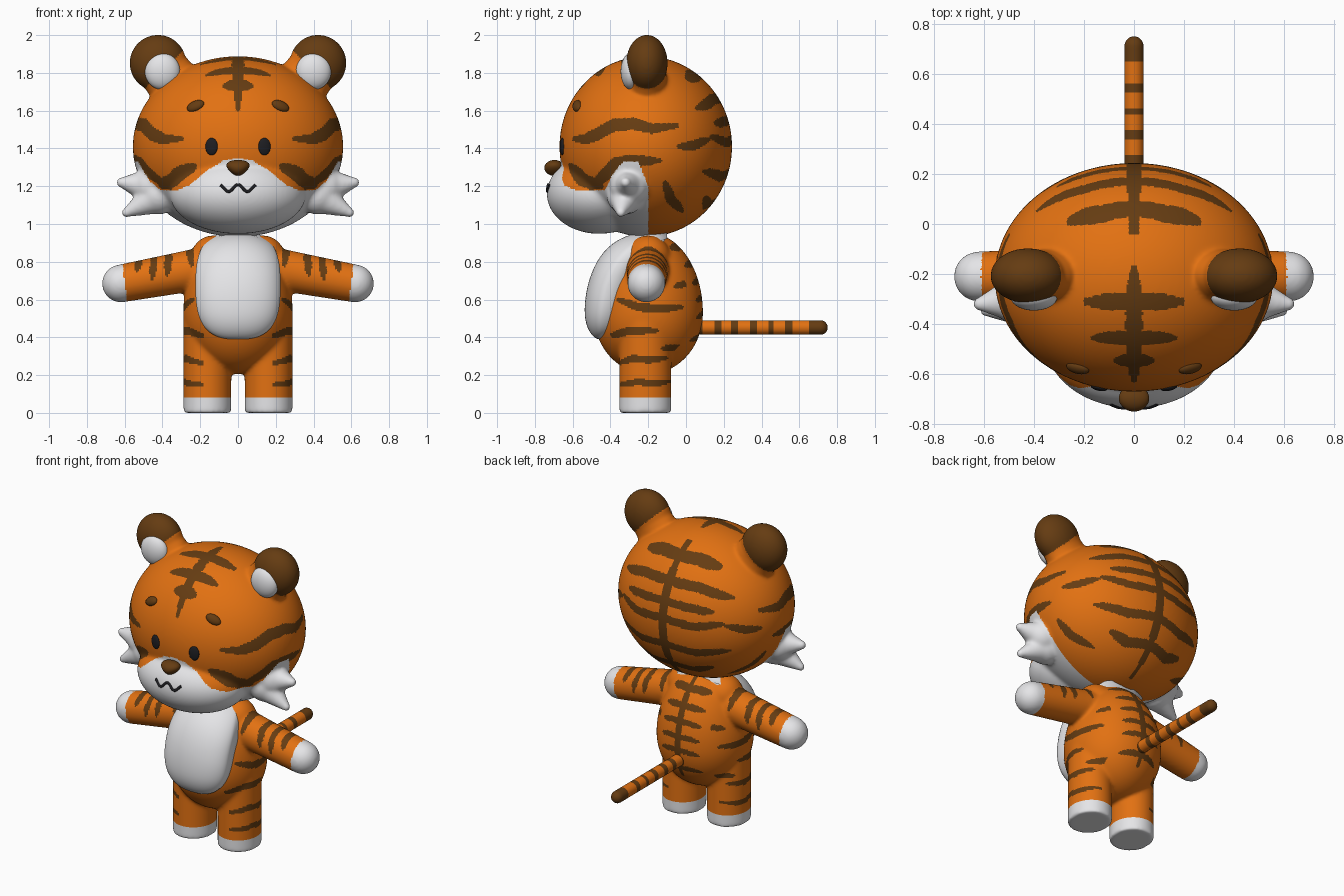
import bpy, bmesh, math
from mathutils import Matrix, Vector
from mathutils.bvhtree import BVHTree

if "Cube" in bpy.data.objects:
    bpy.data.objects.remove(bpy.data.objects["Cube"])


def material(name, rgb):
    m = bpy.data.materials.new(name)
    m.diffuse_color = (*rgb, 1)
    m.use_nodes = True
    m.node_tree.nodes["Principled BSDF"].inputs["Base Color"].default_value = m.diffuse_color
    return m


ORANGE, BROWN, WHITE, BLACK = range(4)
MATS = [material("orange", (0.76, 0.165, 0.006)), material("dark brown", (0.13, 0.045, 0.006)),
        material("white", (0.85, 0.85, 0.87)), material("black", (0.013, 0.013, 0.016))]


def ball(bm, c, r, down=None, rot=None, seg=96):
    """Ellipsoid; 'down' gives the lower half its own height."""
    vs = bmesh.ops.create_uvsphere(bm, u_segments=seg, v_segments=seg // 2, radius=1)["verts"]
    for v in vs:
        rz = down if down and v.co.z < 0 else r[2]
        p = Vector((v.co.x * r[0], v.co.y * r[1], v.co.z * rz))
        v.co = Vector(c) + (rot @ p if rot else p)
    return vs


def limb(bm, p0, r0, p1, r1):
    """Tapered capsule."""
    a, b = Vector(p0), Vector(p1)
    d = b - a
    mat = Matrix.Translation((a + b) / 2) @ d.to_track_quat("Z", "Y").to_matrix().to_4x4()
    bmesh.ops.create_cone(bm, cap_ends=True, segments=64, radius1=r0, radius2=r1,
                          depth=d.length, matrix=mat)
    ball(bm, a, (r0, r0, r0), seg=64)
    ball(bm, b, (r1, r1, r1), seg=64)


def link(name, data):
    ob = bpy.data.objects.new(name, data)
    bpy.context.scene.collection.objects.link(ob)
    return ob


def finish(me, rule):
    """Smooth shading, and a colour for each face from a rule (or one fixed colour)."""
    me.materials.clear()
    used = MATS if callable(rule) else [MATS[rule]]
    for m in used:
        me.materials.append(m)
    for p in me.polygons:
        p.use_smooth = True
        p.material_index = rule(p.center) if callable(rule) else 0


def part(name, bm, rule):
    bmesh.ops.recalc_face_normals(bm, faces=bm.faces)
    me = bpy.data.meshes.new(name)
    bm.to_mesh(me)
    bm.free()
    finish(me, rule)
    return link(name, me)


def bake(ob):
    me = bpy.data.meshes.new_from_object(ob.evaluated_get(bpy.context.evaluated_depsgraph_get()))
    ob.modifiers.clear()
    return me


def fuse(name, bm, rule, voxel=0.0085, smooth=22):
    """Blend overlapping shapes into one soft skin, then paint it."""
    ob = part(name, bm, ORANGE)
    rm = ob.modifiers.new("skin", "REMESH")
    rm.mode, rm.voxel_size = "VOXEL", voxel
    sm = ob.modifiers.new("soften", "SMOOTH")
    sm.factor, sm.iterations = 0.5, smooth
    bpy.context.view_layer.update()
    me = bake(ob)
    finish(me, rule)
    ob.data = me
    return ob


def in_stripe(u, v, pts, w):
    """Is (u, v) inside a tapered stripe along a polyline?"""
    if not (min(p[0] for p in pts) - w < u < max(p[0] for p in pts) + w
            and min(p[1] for p in pts) - w < v < max(p[1] for p in pts) + w):
        return False
    n = len(pts) - 1
    for i in range(n):
        (ax, ay), (bx, by) = pts[i], pts[i + 1]
        dx, dy = bx - ax, by - ay
        t = min(1, max(0, ((u - ax) * dx + (v - ay) * dy) / (dx * dx + dy * dy)))
        k = abs(2 * (i + t) / n - 1)
        if math.hypot(u - ax - t * dx, v - ay - t * dy) < w * (1 - 0.6 * k ** 3):
            return True
    return False


def any_stripe(u, v, stripes):
    return any(in_stripe(u, v, p, w) for p, w in stripes)


# ---- head with ears, muzzle and cheek tufts
CROWN = [([(0, -0.18), (0, -0.62)], 0.034), ([(-0.19, -0.31), (0.19, -0.31)], 0.037),
         ([(-0.16, -0.455), (0.16, -0.455)], 0.029), ([(-0.07, -0.545), (0.07, -0.545)], 0.027)]
NAPE = [([(0, 1.9), (0, 0.98)], 0.03), ([(-0.13, 1.79), (0.13, 1.79), (0.26, 1.76)], 0.026),
        ([(-0.2, 1.68), (0.2, 1.66), (0.38, 1.61)], 0.027), ([(-0.2, 1.57), (0.2, 1.54), (0.3, 1.53)], 0.025),
        ([(-0.2, 1.47), (0.2, 1.43), (0.36, 1.46)], 0.027), ([(-0.2, 1.3), (0.2, 1.25), (0.38, 1.28)], 0.027),
        ([(-0.15, 1.14), (0.15, 1.1), (0.26, 1.14)], 0.025)]
SIDE = [([(-0.59, 1.45), (-0.53, 1.45), (-0.47, 1.475), (-0.38, 1.525), (-0.28, 1.53), (-0.18, 1.505), (-0.05, 1.52)], 0.033),
        ([(-0.61, 1.31), (-0.55, 1.235), (-0.45, 1.2)], 0.034),
        ([(-0.5, 1.19), (-0.44, 1.25), (-0.37, 1.32), (-0.28, 1.335), (-0.14, 1.335)], 0.034),
        ([(-0.04, 1.41), (0.04, 1.415), (0.12, 1.45)], 0.025),
        ([(-0.11, 1.22), (-0.08, 1.13), (-0.02, 1.07)], 0.027)]
MASK = [(0, 1.35), (0.08, 1.335), (0.17, 1.28), (0.25, 1.21), (0.33, 1.175),
        (0.41, 1.18), (0.47, 1.23), (0.53, 1.33), (0.9, 1.34)]


def mask_top(x):
    for (a, za), (b, zb) in zip(MASK, MASK[1:]):
        if x <= b:
            return za + (zb - za) * (x - a) / (b - a)
    return 0


def head_rule(c):
    x, y, z = abs(c.x), c.y, c.z
    if x + z > 2.21 and x > 0.25:
        return BROWN
    if y < -0.2 - max(0, z - 1.2) * 0.4 and z < mask_top(x):
        return WHITE
    if z > 1.5 and y < -0.1 and any_stripe(x, y, CROWN):
        return BROWN
    if y > -0.045 and any_stripe(x, z, NAPE):
        return BROWN
    return BROWN if x > 0.2 and any_stripe(y, z, SIDE) else ORANGE


bm = bmesh.new()
ball(bm, (0, -0.213, 1.41), (0.557, 0.457, 0.478))
ball(bm, (0, -0.46, 1.16), (0.36, 0.277, 0.212))
for s in (-1, 1):
    ball(bm, (s * 0.424, -0.207, 1.852), (0.15, 0.11, 0.15))
    ball(bm, (s * 0.36, -0.207, 1.77), (0.14, 0.105, 0.14))
    limb(bm, (s * 0.46, -0.3, 1.2), 0.105, (s * 0.618, -0.32, 1.22), 0.028)
    limb(bm, (s * 0.42, -0.32, 1.15), 0.1, (s * 0.592, -0.345, 1.06), 0.026)
head = fuse("head", bm, head_rule)

# ---- body with arms and legs
BACK = [([(0, 0.95), (0, 0.34)], 0.022)] + [
    ([(-0.06, z), (0.06, z), (0.13, z - 0.015)], 0.018) for z in (0.88, 0.79, 0.7, 0.61, 0.52, 0.4)]
FLANK = [([(-0.42, 0.4), (-0.3, 0.435), (-0.15, 0.435)], 0.021),
         ([(-0.36, 0.6), (-0.25, 0.56), (-0.14, 0.55), (-0.02, 0.56)], 0.023),
         ([(-0.13, 0.34), (-0.03, 0.35)], 0.018), ([(-0.06, 0.67), (0.02, 0.69)], 0.018),
         ([(-0.36, 0.26), (-0.28, 0.29), (-0.2, 0.28), (-0.1, 0.29)], 0.019),
         ([(-0.36, 0.15), (-0.25, 0.165), (-0.17, 0.155), (-0.07, 0.17)], 0.018)]
ARM = [([(0.25, 0.94), (0.255, 0.86), (0.245, 0.78)], 0.021), ([(0.365, 0.87), (0.375, 0.73)], 0.021),
       ([(0.44, 0.86), (0.455, 0.71)], 0.019), ([(0.52, 0.84), (0.535, 0.75)], 0.019)]


def body_rule(c):
    x, y, z = abs(c.x), c.y, c.z
    if z < 0.08 or x - 0.12 * (z - 0.69) > 0.6:
        return WHITE
    if y > -0.12 and x < 0.2 and any_stripe(x, z, BACK):
        return BROWN
    if 0.18 < x < 0.34 and any_stripe(y, z, FLANK):
        return BROWN
    return BROWN if any_stripe(x, z, ARM) else ORANGE


bm = bmesh.new()
ball(bm, (0, -0.2, 0.53), (0.29, 0.29, 0.425), down=0.325)
for s in (-1, 1):
    bmesh.ops.create_cone(bm, cap_ends=True, segments=64, radius1=1, radius2=1, depth=0.48,
                          matrix=Matrix.Translation((s * 0.162, -0.215, 0.24)) @ Matrix.Diagonal((0.127, 0.138, 1, 1)))
    limb(bm, (s * 0.1, -0.2, 0.78), 0.115, (s * 0.62, -0.21, 0.685), 0.1)
    ball(bm, (s * 0.13, -0.2, 0.82), (0.12, 0.12, 0.12))
fuse("body", bm, body_rule)

# ---- belly patch, a raised pad that follows the torso
bm = bmesh.new()
RINGS, SEG = 14, 72


def belly_point(d, a, back=0.0):
    ca, sa = math.cos(a), math.sin(a)
    x = 0.225 * d * math.copysign(abs(ca) ** (2 / 2.8), ca)
    z = 0.675 + 0.285 * d * math.copysign(abs(sa) ** (2 / 2.8), sa)
    k = (z - 0.53) / (0.425 if z > 0.53 else 0.325)
    y = -0.2 - math.sqrt(max(0.0, 0.0835 * (1 - k * k) - (0.75 * x) ** 2))
    return (x, y - 0.048 * math.sqrt(max(0, 1 - d ** 5)) + back, z)


centre = bm.verts.new(belly_point(0, 0))
rings = [[bm.verts.new(belly_point(math.sin(min(k, RINGS) / RINGS * math.pi / 2), j * math.tau / SEG,
                                   0.1 if k > RINGS else 0)) for j in range(SEG)] for k in range(1, RINGS + 2)]
for j in range(SEG):
    n = (j + 1) % SEG
    bm.faces.new((centre, rings[0][j], rings[0][n]))
    for a, b in zip(rings, rings[1:]):
        bm.faces.new((a[j], b[j], b[n], a[n]))
bm.faces.new(rings[-1])
part("belly", bm, WHITE)

# ---- tail with rings and a dark tip
bm = bmesh.new()
prof = [(i * 0.0125, 0.038) for i in range(58)]
prof += [(0.7125 + 0.0375 * math.sin(a), 0.038 * math.cos(a)) for a in (0.3, 0.6, 0.9, 1.2, 1.45)]
rings = [[bm.verts.new((r * math.cos(j * math.tau / 32), y, 0.452 + r * math.sin(j * math.tau / 32)))
          for j in range(32)] for y, r in prof]
for a, b in zip(rings, rings[1:]):
    for j in range(32):
        bm.faces.new((a[j], a[(j + 1) % 32], b[(j + 1) % 32], b[j]))
bm.faces.new(rings[0])
bm.faces.new(rings[-1])
part("tail", bm, lambda c: BROWN if c.y > 0.65 or any(abs(c.y - 0.07 - 0.095 * i) < 0.018 for i in range(6)) else ORANGE)

# ---- face details placed on the head surface
tree = BVHTree.FromPolygons([v.co.copy() for v in head.data.vertices],
                            [tuple(p.vertices) for p in head.data.polygons])


def on_face(x, z):
    loc, nor, _, _ = tree.ray_cast(Vector((x, -2, z)), Vector((0, 1, 0)))
    return loc, nor


for s, side in ((-1, "left"), (1, "right")):
    for name, x, z, r, roll, col in (("eye", 0.14, 1.41, (0.033, 0.046, 0.012), 0, BLACK),
                                     ("eyebrow", 0.225, 1.625, (0.049, 0.029, 0.02), -0.42, BROWN)):
        loc, nor = on_face(s * x, z)
        rot = nor.to_track_quat("Z", "Y").to_matrix() @ Matrix.Rotation(s * roll, 3, "Z")
        bm = bmesh.new()
        ball(bm, loc, r, rot=rot, seg=32)
        part(f"{side}_{name}", bm, col)
    bm = bmesh.new()
    ball(bm, (s * 0.4, -0.292, 1.808), (0.093, 0.054, 0.097), seg=48)
    part(f"{side}_inner_ear", bm, WHITE)

# nose: a flattened ball narrowing downwards
bm = bmesh.new()
for v in ball(bm, (0, -0.697, 1.297), (0.057, 0.053, 0.042), seg=40):
    v.co.x *= 1 + 0.4 * (v.co.z - 1.297) / 0.042
part("nose", bm, BROWN)

# mouth: a thin wavy line
cu = bpy.data.curves.new("mouth", "CURVE")
cu.dimensions, cu.bevel_depth, cu.use_fill_caps = "3D", 0.008, True
sp = cu.splines.new("POLY")
sp.points.add(32)
for i, p in enumerate(sp.points):
    x = (i - 16) / 16 * 0.092
    loc, _ = on_face(x, 1.19 + 0.018 * math.cos(math.tau * x / 0.1))
    p.co = (*loc, 1)
cu.materials.append(MATS[BLACK])
link("mouth", cu)
